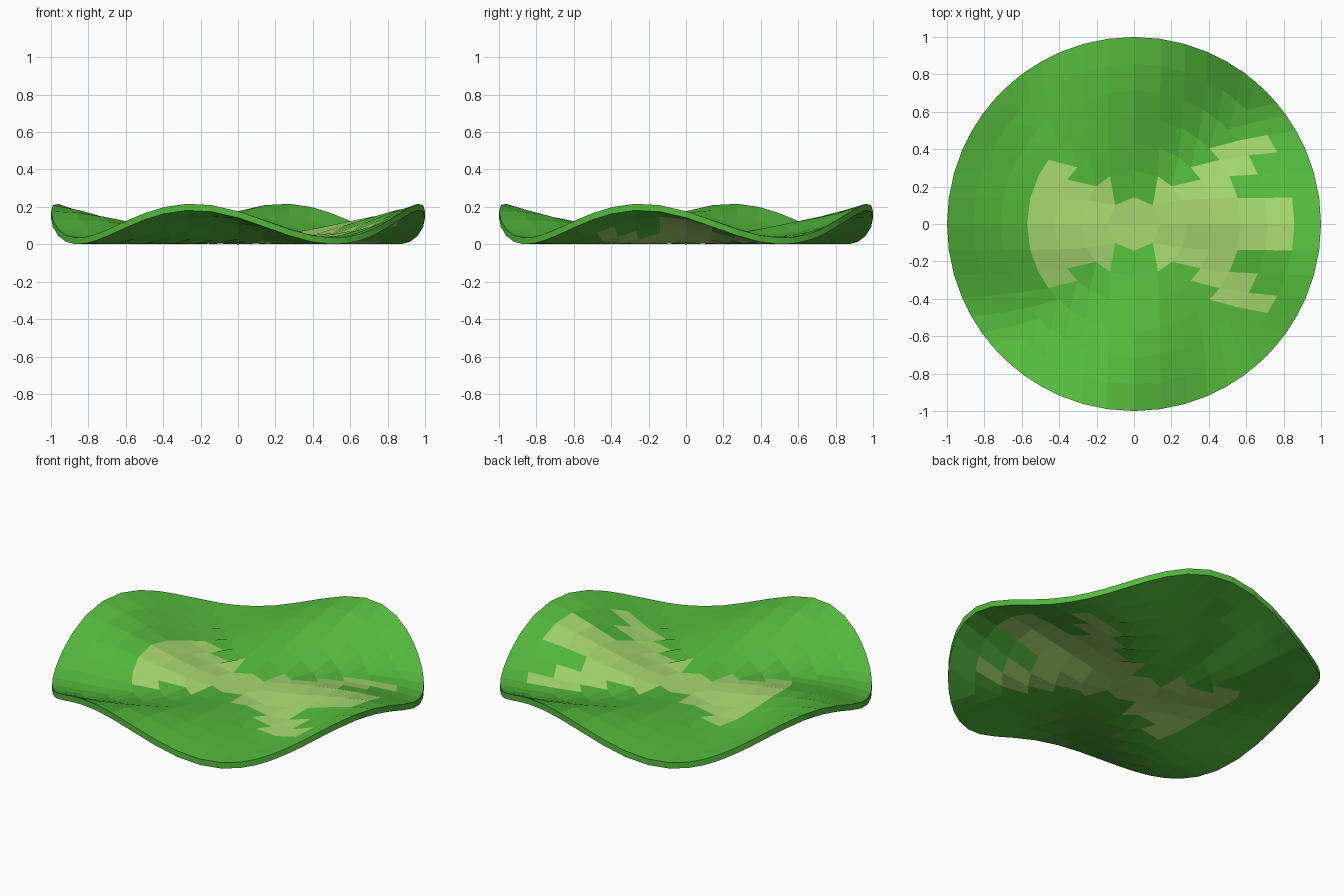
import bpy, bmesh
from math import sin, hypot, atan2

if "Cube" in bpy.data.objects:
    bpy.data.objects.remove(bpy.data.objects["Cube"])

N = 7                       # grid cells from centre to rim
THICK, RISE, TWIST = 0.035, 0.182, 2.55


def material(name, rgb):
    m = bpy.data.materials.new(name)
    m.diffuse_color = (*rgb, 1)
    m.use_nodes = True
    m.node_tree.nodes["Principled BSDF"].inputs["Base Color"].default_value = m.diffuse_color
    return m


# Square grid point -> disc point, with four twisting lobes rising to the rim
def point(i, j, dz):
    r = max(abs(i), abs(j)) / N
    d = hypot(i, j) or 1
    wave = (1 + sin(4 * atan2(j, i) + TWIST * r)) / 2
    return (i / d * r, j / d * r, RISE * r ** 1.4 * wave + dz)


# Pale patch: rows filled in each grid column (same front and back)
PALE = {-4: (0, 1, 2), -3: (0, 1), -2: (0, 1), -1: (0,), 0: (0,), 1: (0, 1),
        2: (0, 1), 3: (0, 1, 2), 4: (0, 2, 3), 5: (0, 3)}

bm = bmesh.new()


# One wavy sheet
def sheet(dz, flip):
    span = range(-N, N + 1)
    v = {(i, j): bm.verts.new(point(i, j, dz)) for i in span for j in span}
    for i in range(-N, N):
        for j in range(-N, N):
            q = [v[i, j], v[i + 1, j], v[i + 1, j + 1], v[i, j + 1]]
            f = bm.faces.new(q[::-1] if flip else q)
            row = j if j >= 0 else -j - 1
            f.material_index = int(row in PALE.get(i, ()))
    return v


# Top, underside and rim
top = sheet(THICK, False)
low = sheet(0, True)
steps = range(-N, N)
rim = ([(k, -N) for k in steps] + [(N, k) for k in steps]
       + [(-k, N) for k in steps] + [(-N, -k) for k in steps])
for a, b in zip(rim, rim[1:] + rim[:1]):
    bm.faces.new((low[a], low[b], top[b], top[a]))

mesh = bpy.data.meshes.new("wavy_leaf_pad")
zmin = min(v.co.z for v in bm.verts)
bmesh.ops.translate(bm, verts=bm.verts, vec=(0, 0, -zmin))
bm.to_mesh(mesh)
bm.free()
mesh.materials.append(material("leaf_green", (0.09, 0.50, 0.045)))
mesh.materials.append(material("pale_patch", (0.38, 0.70, 0.16)))
bpy.context.collection.objects.link(bpy.data.objects.new("wavy_leaf_pad", mesh))
